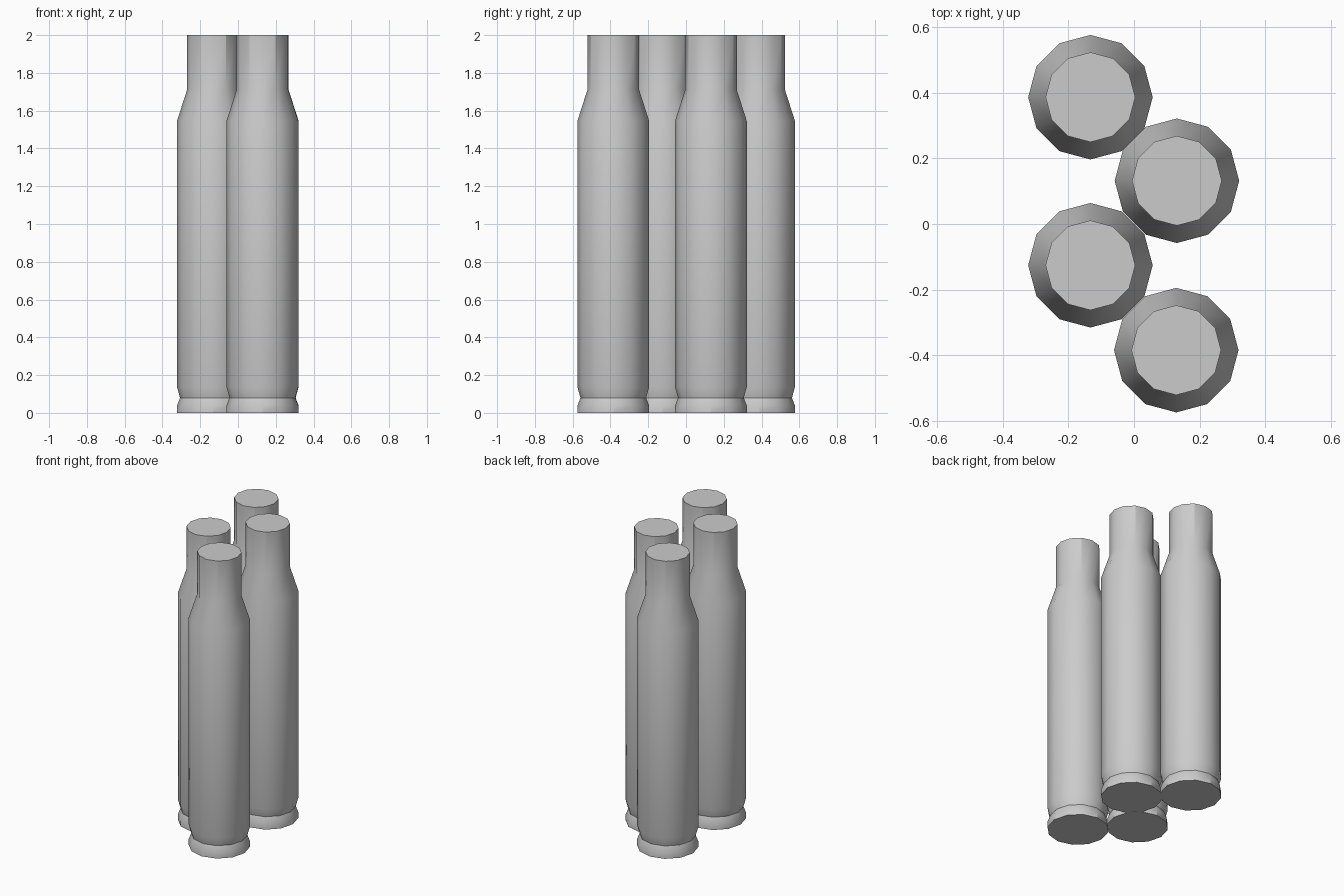
import bpy, bmesh, math

if "Cube" in bpy.data.objects:
    bpy.data.objects.remove(bpy.data.objects["Cube"], do_unlink=True)

# Single grey metal
metal = bpy.data.materials.new("grey_metal")
metal.use_nodes = True
grey = (0.6, 0.6, 0.6, 1)
metal.diffuse_color = grey
metal.node_tree.nodes["Principled BSDF"].inputs["Base Color"].default_value = grey

SIDES = 12
# (radius, height): rim, extractor groove, body, shoulder, neck
PROFILE = [(0.19, 0), (0.19, 0.038), (0.174, 0.08), (0.19, 0.138),
           (0.19, 1.545), (0.137, 1.71), (0.137, 2)]


def make_casing(name, x, y):
    """Lathe the profile into a closed twelve-sided casing."""
    bm = bmesh.new()
    rings = []
    for r, z in PROFILE:
        rings.append([bm.verts.new((r * math.cos(math.tau * i / SIDES),
                                    r * math.sin(math.tau * i / SIDES), z))
                      for i in range(SIDES)])
    for low, high in zip(rings, rings[1:]):
        for i in range(SIDES):
            j = (i + 1) % SIDES
            bm.faces.new((low[i], low[j], high[j], high[i]))
    bm.faces.new(rings[0][::-1])
    bm.faces.new(rings[-1])
    mesh = bpy.data.meshes.new(name)
    bm.to_mesh(mesh)
    bm.free()
    mesh.materials.append(metal)
    casing = bpy.data.objects.new(name, mesh)
    casing.location = (x, y, 0)
    bpy.context.collection.objects.link(casing)
    bpy.ops.object.select_all(action='DESELECT')
    casing.select_set(True)
    bpy.context.view_layer.objects.active = casing
    bpy.ops.object.shade_smooth_by_angle(angle=math.radians(30))


# Staggered row of four, front to back
for n, (x, y) in enumerate([(0.129, -0.385), (-0.133, -0.126),
                            (0.131, 0.132), (-0.133, 0.387)]):
    make_casing(f"casing_{n + 1}", x, y)
